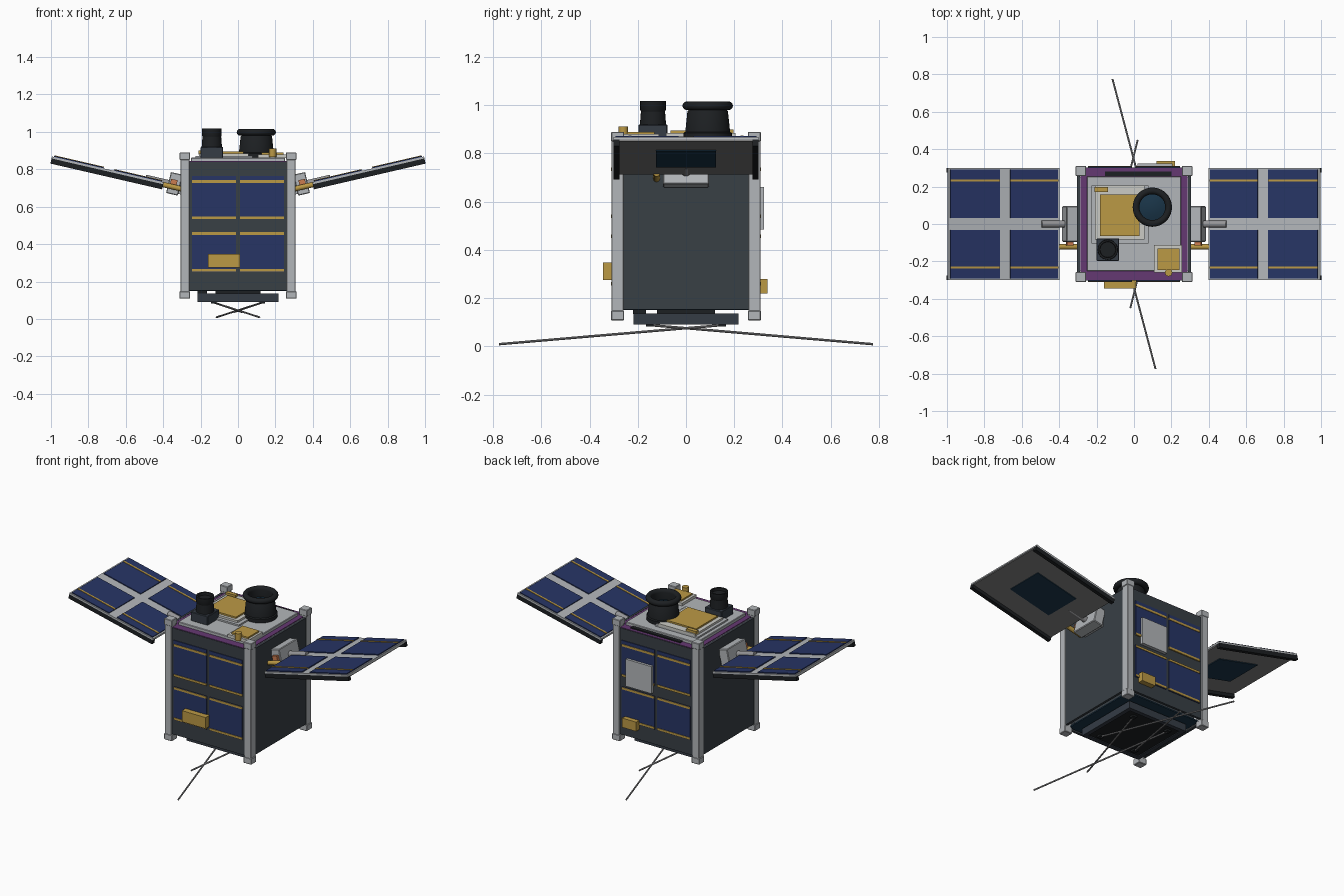
import bpy, bmesh, math
from mathutils import Matrix, Vector

if "Cube" in bpy.data.objects:
    bpy.data.objects.remove(bpy.data.objects["Cube"])

COL = {"dark": (.04, .05, .06), "slate": (.035, .045, .06), "black": (.012, .014, .016),
       "blue": (.02, .035, .13), "gold": (.5, .32, .06), "purple": (.13, .04, .17),
       "teal": (.01, .035, .065), "under": (.2, .2, .2), "copper": (.6, .2, .08),
       "white": (.6, .6, .56), "metal": (.3, .3, .31), "alu": (.45, .47, .49)}
MATS = {}
for k, c in COL.items():
    MATS[k] = bpy.data.materials.new(k)
    MATS[k].diffuse_color = (*c, 1)


def finish(name, bm, mat, M=None):
    me = bpy.data.meshes.new(name)
    if M is not None:
        bm.transform(M)
    bmesh.ops.recalc_face_normals(bm, faces=bm.faces)
    bm.to_mesh(me)
    bm.free()
    me.materials.append(MATS[mat])
    o = bpy.data.objects.new(name, me)
    bpy.context.collection.objects.link(o)
    return o


def box(name, x, y, z, mat, M=None, bevel=0):
    """Box from (min, max) ranges."""
    bm = bmesh.new()
    bmesh.ops.create_cube(bm, size=1)
    for v in bm.verts:
        v.co = Vector([(r[0] + r[1]) / 2 + c * (r[1] - r[0]) for c, r in zip(v.co, (x, y, z))])
    if bevel:
        bmesh.ops.bevel(bm, geom=bm.edges[:], offset=bevel, segments=1, affect='EDGES')
    return finish(name, bm, mat, M)


def smooth(o):
    bpy.ops.object.select_all(action='DESELECT')
    bpy.context.view_layer.objects.active = o
    o.select_set(True)
    bpy.ops.object.shade_smooth_by_angle(angle=math.radians(35))


def rod(name, a, b, r, mat, M=None, n=16):
    a, b = Vector(a), Vector(b)
    bm = bmesh.new()
    bmesh.ops.create_cone(bm, cap_ends=True, segments=n, radius1=r, radius2=r, depth=(b - a).length)
    bm.transform(Matrix.Translation((a + b) / 2) @ (b - a).to_track_quat('Z', 'Y').to_matrix().to_4x4())
    o = finish(name, bm, mat, M)
    smooth(o)
    return o


def lathe(name, prof, centre, mat, n=40):
    """Spin an (r, z) profile about a vertical axis."""
    bm = bmesh.new()
    vs = [bm.verts.new((r, 0, z)) for r, z in prof]
    es = [bm.edges.new(p) for p in zip(vs, vs[1:])]
    bmesh.ops.spin(bm, geom=vs + es, axis=(0, 0, 1), cent=(0, 0, 0), angle=2 * math.pi, steps=n)
    bmesh.ops.remove_doubles(bm, verts=bm.verts, dist=1e-5)
    o = finish(name, bm, mat, Matrix.Translation((*centre, 0)))
    smooth(o)


# Core, top frame and deck
box("core", (-.25, .25), (-.25, .25), (.155, .83), "dark")
bm = bmesh.new()
bmesh.ops.create_cube(bm, size=1)
bmesh.ops.scale(bm, vec=(.57, .6, .03), verts=bm.verts)
bmesh.ops.bevel(bm, geom=[e for e in bm.edges if abs(e.verts[0].co.z - e.verts[1].co.z) > .01],
                offset=.03, segments=4, affect='EDGES', profile=.5)
finish("top_frame", bm, "purple", Matrix.Translation((0, 0, .828)))
box("top_deck", (-.252, .252), (-.252, .255), (.838, .862), "alu", bevel=.003)
box("rear_slot", (-.155, .2), (.256, .28), (.835, .85), "black")
box("base_board", (-.27, .27), (-.27, .27), (.15, .158), "teal")

# Corner rails with end blocks
for sx in (-1, 1):
    for sy in (-1, 1):
        M = Matrix.Translation((sx * .284, sy * .284, 0))
        box("corner_rail", (-.024, .024), (-.025, .025), (.11, .89), "alu", M, .003)
        for z in (.108, .85):
            box("rail_end", (-.028, .028), (-.027, .027), (z, z + .04), "alu", M, .003)

# Side panels, and front/back panels with solar cells
for s in (-1, 1):
    box("side_panel", sorted((s * .29, s * .305)), (-.26, .26), (.153, .84), "dark")
    box("side_panel_liner", sorted((s * .282, s * .29)), (-.25, .25), (.16, .838), "alu")
    M = Matrix.Rotation(0 if s < 0 else math.pi, 4, 'Z')
    box("face_panel", (-.26, .26), (-.303, -.288), (.153, .84), "dark", M)
    for x in ((-.245, -.01), (.01, .245)):
        for z0, z1, strips in ((.535, .765, (.735, .54)), (.25, .465, (.457, .26))):
            box("body_solar_cell", x, (-.308, -.3), (z0, z1), "blue", M)
            for z in strips:
                box("cell_strip", x, (-.311, -.3), (z - .007, z + .007), "gold", M)
box("front_gold_box", (-.16, .01), (-.345, -.3), (.275, .347), "gold")
box("back_gold_box", (.12, .22), (.3, .338), (.22, .28), "gold")
box("back_plate", (.02, .205), (.3, .324), (.485, .66), "alu")

# Base adapter: frame, recessed plate and spacer
for s in (-1, 1):
    box("adapter_side", sorted((s * .19, s * .217)), (-.217, .217), (.09, .137), "slate")
    box("adapter_end", (-.19, .19), sorted((s * .19, s * .217)), (.09, .137), "slate")
box("adapter_plate", (-.19, .19), (-.19, .19), (.095, .135), "black")
box("adapter_spacer", (-.217, -.165), (-.22, -.165), (.135, .153), "black")
box("adapter_core", (-.12, .12), (-.12, .12), (.13, .152), "black")

# Antenna rods: one long and one short pair, each with a root block
for s in (-1, 1):
    rod("long_antenna", (s * .13, -s * .15, .088), (-s * .115, s * .775, .009), .005, "metal", None, 8)
    rod("short_antenna", (-s * .13, -s * .15, .088), (s * .02, s * .45, .037), .005, "metal", None, 8)
    for t in (-1, 1):
        box("antenna_root", (s * .13 - .015, s * .13 + .015), (t * .15 - .015, t * .15 + .015), (.083, .1), "black")

# Main telescope: flared barrel, rounded rim, recessed glass
C = (.098, .09)
rim = [(.087 + .018 * math.cos(a), .998 + .018 * math.sin(a))
       for a in [math.radians(-120 + i * 30) for i in range(11)]]
lathe("telescope", [(0, .86), (.1, .86), (.1, .885), (.093, .89), (.084, .975)] + rim +
      [(.07, .95), (0, .95)], C, "black")
lathe("telescope_glass", [(0, .965), (.04, .961), (.072, .951)], C, "teal")

# Small camera
box("camera_base", (-.2, -.08), (-.197, -.077), (.86, .92), "slate", None, .003)
lathe("camera_barrel", [(0, .91), (.055, .91), (.05, .975), (.053, .98), (.053, 1.017), (.043, 1.017),
                        (.041, 1.0), (0, 1.0)], (-.14, -.137), "black", 28)

# Stacked patch antennas
box("patch_base", (-.228, .078), (-.103, .205), (.86, .872), "alu")
box("patch_board", (-.208, .055), (-.083, .205), (.87, .885), "white")
box("patch_gold", (-.182, .03), (-.065, .157), (.88, .895), "gold")
box("patch_tab", (-.21, -.14), (.172, .198), (.88, .9), "gold")
box("small_patch_board", (.108, .256), (-.26, -.113), (.86, .88), "white")
box("small_patch_gold", (.125, .243), (-.245, -.13), (.875, .89), "gold")
rod("gold_post", (.185, -.26, .865), (.185, -.26, .912), .02, "gold")

# Solar wings, mirrored and tilted up
TILT = math.radians(13)
for s in (-1, 1):
    M = Matrix.Scale(s, 4, (1, 0, 0)) @ Matrix.Translation((.4, 0, .718)) @ Matrix.Rotation(-TILT, 4, 'Y')
    box("wing_panel", (0, .613), (-.3, .3), (.002, .013), "alu", M)
    box("wing_underside", (.003, .61), (-.295, .295), (-.005, .002), "under", M)
    box("wing_back_board", (.15, .45), (-.125, .125), (-.01, 0), "teal", M)
    for t in (-1, 1):
        box("wing_rail", (0, .613), sorted((t * .276, t * .3)), (-.026, .003), "black", M)
        for x in ((.01, .272), (.33, .602)):
            box("wing_solar_cell", x, sorted((t * .032, t * .292)), (.01, .019), "blue", M)
            box("wing_cell_strip", x, (t * .232 - .006, t * .232 + .006), (.012, .022), "gold", M)
    # Hinge block, hinge tube, gold strut and copper fitting
    box("hinge_block", (-.09, -.025), (-.095, .095), (-.04, .075), "alu", M, .004)
    box("hinge_foot", (-.105, -.06), (-.08, .08), (-.03, .045), "alu", M)
    rod("hinge_tube", (-.03, 0, .012), (.1, 0, .012), .019, "metal", M)
    rod("gold_strut", (-.1, -.122, 0), (.005, -.122, 0), .014, "gold", M)
    box("copper_fitting", (-.07, -.035), (-.115, -.09), (.01, .04), "copper", M)

for m in bpy.data.materials:
    if m.users and not m.is_grease_pencil:
        m.use_nodes = True
        m.node_tree.nodes["Principled BSDF"].inputs["Base Color"].default_value = m.diffuse_color
